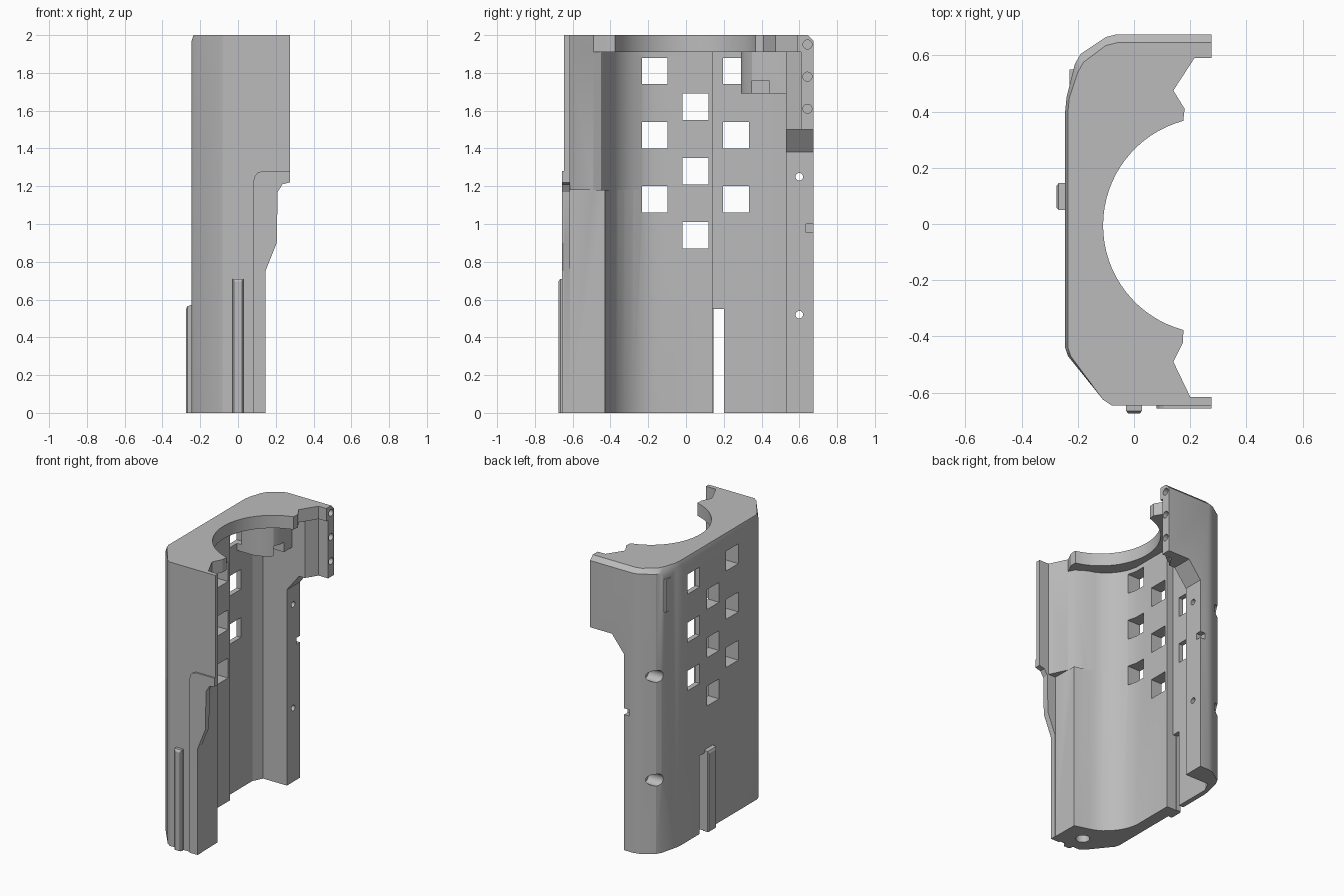
import bpy, bmesh, math
from mathutils import Vector

cube = bpy.data.objects.get("Cube")
if cube:
    bpy.data.objects.remove(cube, do_unlink=True)

grey = bpy.data.materials.new("light grey plastic")
grey.use_nodes = True
grey.diffuse_color = (0.5, 0.5, 0.5, 1)
grey.node_tree.nodes["Principled BSDF"].inputs["Base Color"].default_value = (0.5, 0.5, 0.5, 1)


def make_object(name, rings):
    """Solid lofted between two rings with the same number of points."""
    bm = bmesh.new()
    loops = [[bm.verts.new(p) for p in ring] for ring in rings]
    for a, b in zip(loops, loops[1:]):
        for i in range(len(a)):
            j = (i + 1) % len(a)
            bm.faces.new((a[i], a[j], b[j], b[i]))
    bm.faces.new(loops[0][::-1])
    bm.faces.new(loops[-1])
    bmesh.ops.recalc_face_normals(bm, faces=bm.faces)
    mesh = bpy.data.meshes.new(name)
    bm.to_mesh(mesh)
    bm.free()
    mesh.materials.append(grey)
    obj = bpy.data.objects.new(name, mesh)
    bpy.context.collection.objects.link(obj)
    return obj


def prism_z(name, pts, z0, z1):
    return make_object(name, [[(x, y, z) for x, y in pts] for z in (z0, z1)])


def prism_y(name, pts, y0, y1):
    return make_object(name, [[(x, y, z) for x, z in pts] for y in (y0, y1)])


def box(name, x0, x1, y0, y1, z0, z1):
    return prism_z(name, [(x0, y0), (x1, y0), (x1, y1), (x0, y1)], z0, z1)


def cylinder(name, start, end, r, n=20):
    start, end = Vector(start), Vector(end)
    turn = (end - start).to_track_quat('Z', 'Y')
    circle = [turn @ Vector((r * math.cos(t), r * math.sin(t), 0))
              for t in (i * math.tau / n for i in range(n))]
    return make_object(name, [[c + p for p in circle] for c in (start, end)])


def combine(target, other, operation):
    mod = target.modifiers.new(operation, 'BOOLEAN')
    mod.operation, mod.solver, mod.object = operation, 'EXACT', other
    bpy.context.view_layer.objects.active = target
    bpy.ops.object.modifier_apply(modifier=mod.name)
    bpy.data.objects.remove(other, do_unlink=True)


def cut(other):
    combine(shell, other, 'DIFFERENCE')


# Outer hull with a chamfered top edge
hull = [(.275, .675), (-.06, .675), (-.1, .665), (-.19, .605), (-.21, .57), (-.24, .45),
        (-.245, .4), (-.245, -.44), (-.235, -.47), (-.11, -.625), (-.08, -.645), (.275, -.645)]
top_ring = [(x + (.01 if x < -.15 else 0), y - (.03 if y > .5 else 0), 2) for x, y in hull]
shell = make_object("shell", [[(x, y, 0) for x, y in hull],
                              [(x, y, 1.97) for x, y in hull], top_ring])

# Inner cavity: rounded front side, flat back wall, shallow recess
inner = [(.05, -.405), (0, -.388), (-.045, -.362), (-.085, -.325), (-.12, -.28),
         (-.145, -.23), (-.16, -.17), (-.16, .14), (-.21, .14), (-.21, .46), (-.175, .53)]
cut(prism_z("lower_cavity", [(.4, -.615), (.143, -.615), (.14, -.43)] + inner + [(.4, .53)],
            -.1, 1.18))
cut(prism_z("upper_cavity", [(.4, -.615), (.2, -.615), (.14, -.49), (.12, -.45)] + inner
            + [(.15, .53), (.2, .61), (.4, .61)], 1.179, 1.91))

# Hanging boss under the top plate
boss = [(-.23, .29), (-.08, .29), (-.02, .31), (.03, .35), (.05, .4), (.05, .55), (-.23, .55)]
combine(shell, prism_z("boss", boss, 1.69, 1.92), 'UNION')
cut(box("boss_notch", -.05, .1, .35, .44, 1.6, 1.76))

# Round opening and notches in the top plate
arc = [(.275 + .385 * math.cos(t), -.005 + .385 * math.sin(t))
       for t in (math.radians(255 - 150 * i / 32) for i in range(33))]
cut(prism_z("top_opening", [(.4, -.615), (.2, -.615), (.14, -.49), (.175, -.42)] + arc
            + [(.18, .41), (.14, .475), (.215, .59), (.4, .59)], 1.905, 2.1))

# Lower edges of the back and front side walls
cut(prism_y("back_edge", [(.4, 1.5), (.105, 1.5), (.01, 1.38), (.01, -.1), (.4, -.1)], .529, .8))
edge = [(.275, 1.22), (.235, 1.21), (.21, 1.17), (.205, .9), (.145, .75)]
cut(prism_y("front_edge", [(.4, 1.22)] + edge + [(.145, -.1), (.4, -.1)], -.8, -.5))

# Square windows in a staggered pattern
for y, top in ((-.165, 1.81), (.05, 1.62), (.265, 1.81)):
    for row in range(3):
        z = top - .34 * row
        x = -.175 if y > .2 and row == 0 else -.1
        cut(box("window", -.4, x, y - .068, y + .068, z - .07, z + .07))
cut(box("slot", -.4, 0, .14, .2, -.1, .55))

# Screw holes, peg holes and a small catch notch
for z in (.52, 1.25):
    cut(cylinder("screw_hole", (-.4, .6, z), (.1, .6, z), .02))
    cut(cylinder("screw_recess", (-.4, .6, z), (-.1, .6, z), .042))
for z in (1.61, 1.78, 1.95):
    cut(cylinder("peg_hole", (.2, .643, z), (.4, .643, z), .024))
cut(cylinder("bottom_hole", (-.01, -.525, -.1), (-.01, -.525, .25), .045))
cut(box("catch_notch", -.03, .1, .635, .8, .955, 1))

# Raised pad on the front side
pad = [(.08, 0), (.08, 1.22), (.09, 1.255), (.105, 1.272), (.13, 1.28), (.275, 1.28)]
front_pad = prism_y("front_pad", pad + edge + [(.145, 0)], -.656, -.64)

# Guide ribs with tapered tops
side_rib = make_object("side_rib", [
    [(-.235, .05, 0), (-.235, .145, 0), (-.235, .145, .575), (-.235, .05, .575)],
    [(-.268, .05, 0), (-.268, .145, 0), (-.268, .145, .565), (-.268, .05, .565)],
    [(-.275, .058, 0), (-.275, .137, 0), (-.275, .137, .55), (-.275, .058, .55)]])
front_rib = make_object("front_rib", [
    [(-.028, -.64, 0), (.028, -.64, 0), (.028, -.64, .71), (-.028, -.64, .71)],
    [(-.028, -.665, 0), (.028, -.665, 0), (.028, -.665, .71), (-.028, -.665, .71)],
    [(-.02, -.675, 0), (.02, -.675, 0), (.02, -.675, .695), (-.02, -.675, .695)]])

# Smooth the curved walls, keep edges crisp
bpy.ops.object.select_all(action='DESELECT')
shell.select_set(True)
bpy.context.view_layer.objects.active = shell
bpy.ops.object.shade_smooth_by_angle(angle=math.radians(25))
